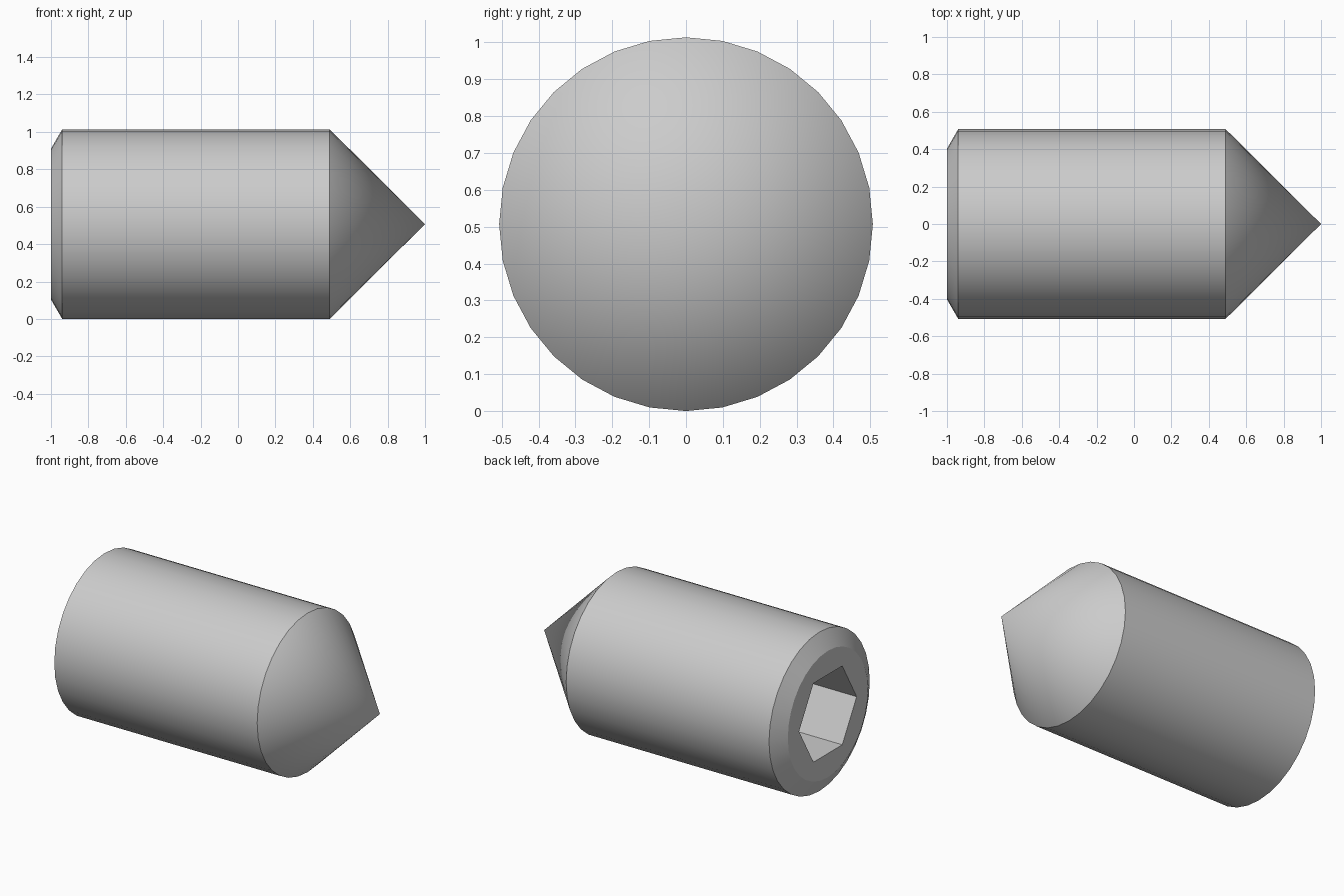
import bpy, bmesh
from math import cos, sin, tau, radians

if "Cube" in bpy.data.objects:
    bpy.data.objects.remove(bpy.data.objects["Cube"])

R = 0.507          # body radius, also the height of the axis
bm = bmesh.new()


def ring(x, r, n):
    """Ring of n vertices around the x axis."""
    return [bm.verts.new((x, r * cos(tau * i / n), R + r * sin(tau * i / n)))
            for i in range(n)]


def bridge(a, b):
    """Quad strip between two rings of equal size."""
    n = len(a)
    for i in range(n):
        j = (i + 1) % n
        bm.faces.new((a[i], a[j], b[j], b[i]))


def loop_edges(a):
    return [bm.edges.get((a[i - 1], a[i])) for i in range(len(a))]


# Outer body: chamfered end, cylinder, cone point
rim = ring(-1.0, 0.403, 32)
chamfer = ring(-0.94, R, 32)
shoulder = ring(0.49, R, 32)
bridge(rim, chamfer)
bridge(chamfer, shoulder)
tip = bm.verts.new((1.0, 0, R))
for i in range(32):
    bm.faces.new((shoulder[i - 1], shoulder[i], tip))

# Hex socket with flat floor
mouth = ring(-1.0, 0.29, 6)
floor = ring(-0.45, 0.29, 6)
bridge(mouth, floor)
bm.faces.new(floor)

# Flat end face around the socket
bmesh.ops.triangle_fill(bm, use_beauty=True, use_dissolve=False,
                        edges=loop_edges(rim) + loop_edges(mouth))
bmesh.ops.recalc_face_normals(bm, faces=bm.faces[:])

mesh = bpy.data.meshes.new("set_screw")
bm.to_mesh(mesh)
bm.free()
screw = bpy.data.objects.new("set_screw", mesh)
bpy.context.collection.objects.link(screw)

# Smooth sides, sharp chamfer, shoulder and socket edges
bpy.context.view_layer.objects.active = screw
screw.select_set(True)
bpy.ops.object.shade_smooth_by_angle(angle=radians(25))
